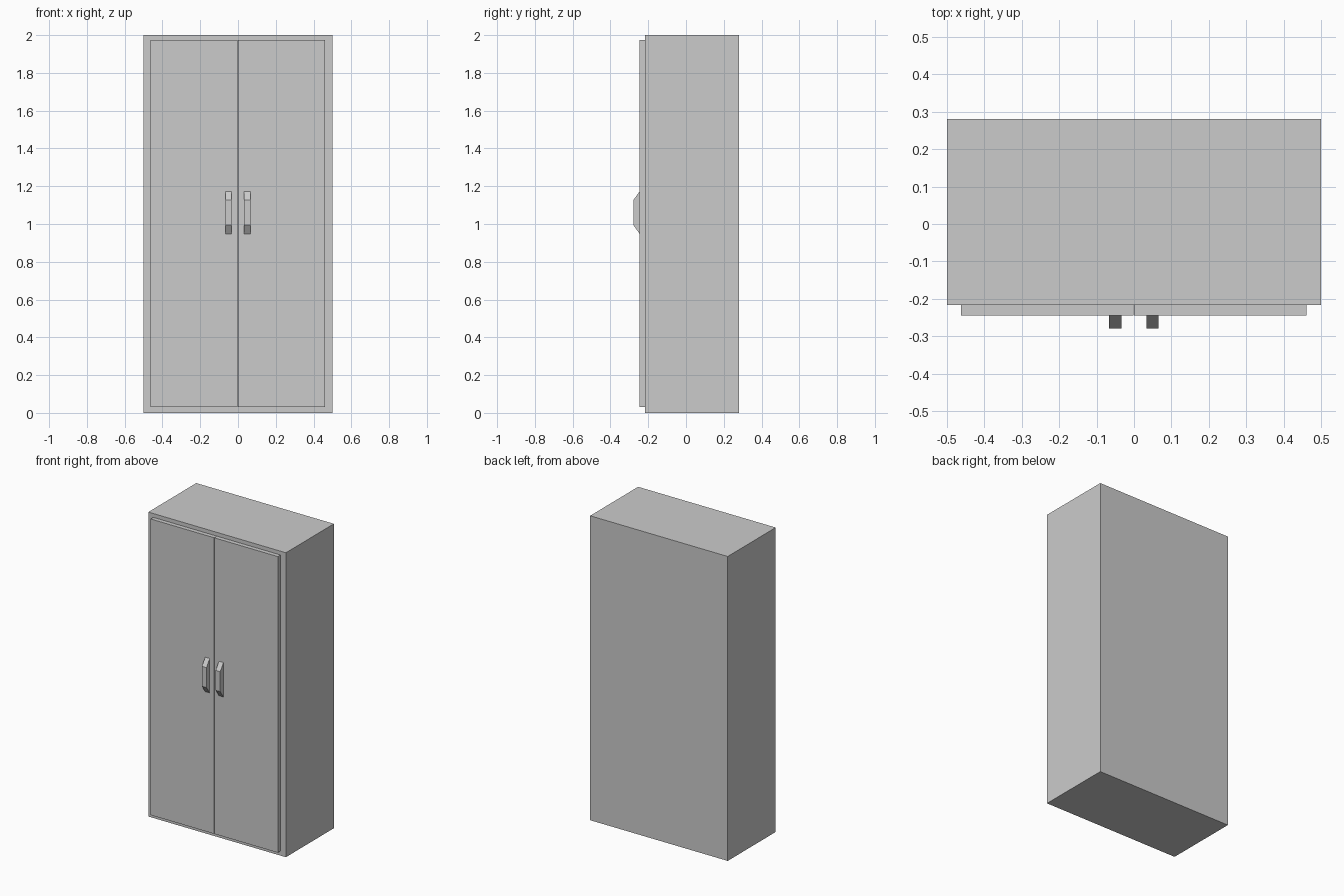
import bpy

if "Cube" in bpy.data.objects:
    bpy.data.objects.remove(bpy.data.objects["Cube"])


def prism(name, profile, x0, x1):
    """Extrude a (y, z) profile along x from x0 to x1."""
    n = len(profile)
    verts = [(x, y, z) for x in (x0, x1) for y, z in profile]
    faces = [tuple(range(n))[::-1], tuple(range(n, 2 * n))]
    faces += [(i, (i + 1) % n, n + (i + 1) % n, n + i) for i in range(n)]
    mesh = bpy.data.meshes.new(name)
    mesh.from_pydata(verts, [], faces)
    mesh.update()
    obj = bpy.data.objects.new(name, mesh)
    bpy.context.collection.objects.link(obj)
    return obj


def rect(y0, y1, z0, z1):
    return [(y0, z0), (y1, z0), (y1, z1), (y0, z1)]


BODY_FRONT, DOOR_FRONT, HANDLE_FRONT, BACK = -0.217, -0.245, -0.279, 0.281

# Cabinet body
prism("cabinet_body", rect(BODY_FRONT, BACK, 0, 2), -0.5, 0.5)

# Pair of doors with a thin gap between them
door = rect(DOOR_FRONT, BODY_FRONT, 0.03, 1.975)
prism("left_door", door, -0.463, -0.002)
prism("right_door", door, 0.0, 0.461)

# Tapered handles
handle = [(HANDLE_FRONT, 0.995), (DOOR_FRONT, 0.947),
          (DOOR_FRONT, 1.173), (HANDLE_FRONT, 1.126)]
prism("left_handle", handle, -0.067, -0.034)
prism("right_handle", handle, 0.033, 0.066)

# Consistent outward normals
import bmesh
for obj in bpy.context.collection.objects:
    bm = bmesh.new()
    bm.from_mesh(obj.data)
    bmesh.ops.recalc_face_normals(bm, faces=bm.faces)
    bm.to_mesh(obj.data)
    bm.free()
